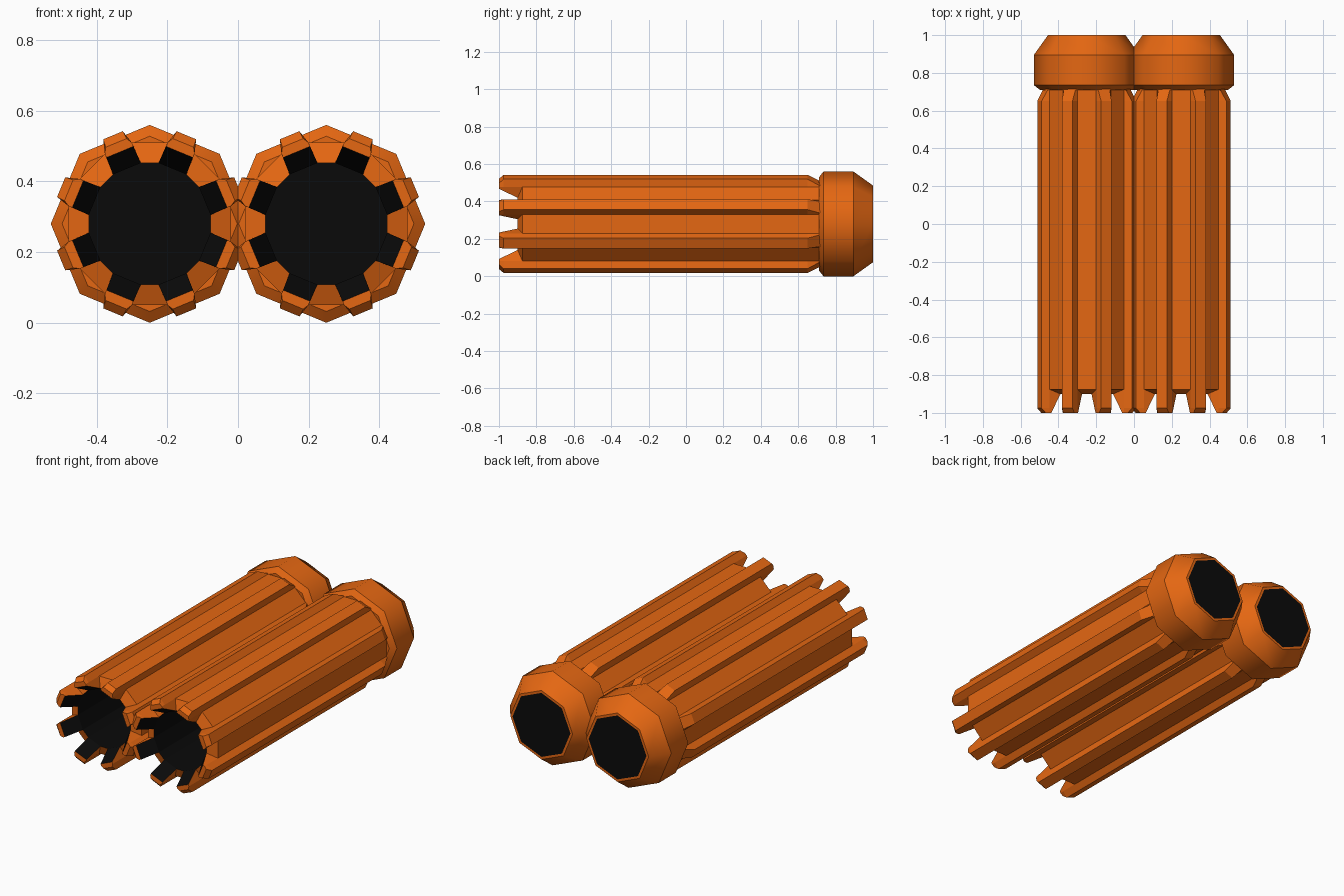
import bpy, bmesh, math
from mathutils import Vector

if "Cube" in bpy.data.objects:
    bpy.data.objects.remove(bpy.data.objects["Cube"])


def material(name, rgb):
    m = bpy.data.materials.new(name)
    m.diffuse_color = (*rgb, 1)
    m.use_nodes = True
    m.node_tree.nodes["Principled BSDF"].inputs["Base Color"].default_value = m.diffuse_color
    return m


ORANGE = material("burnt_orange", (0.78, 0.135, 0.006))
BLACK = material("black", (0.003, 0.003, 0.003))
AXIS_Z = 0.28


def pt(r, deg, y):
    a = math.radians(deg)
    return Vector((r * math.cos(a), y, r * math.sin(a)))


def finish(name, bm, x):
    bmesh.ops.remove_doubles(bm, verts=bm.verts, dist=1e-5)
    bmesh.ops.recalc_face_normals(bm, faces=bm.faces)
    me = bpy.data.meshes.new(name)
    bm.to_mesh(me)
    bm.free()
    me.materials.append(ORANGE)
    me.materials.append(BLACK)
    ob = bpy.data.objects.new(name, me)
    ob.location = (x, 0, AXIS_Z)
    bpy.context.collection.objects.link(ob)
    return ob


def ribbed_tube(name, x):
    bm = bmesh.new()

    def face(points, mat=0):
        bm.faces.new([bm.verts.new(p) for p in points]).material_index = mat

    # rib edge path from the pronged tip to the collar: (y, crest radius, crest angle)
    stations = [(-1, 0.25, 15.2), (-0.975, 0.273, 16.2), (-0.875, 0.273, 16.2),
                (0.65, 0.273, 16.2), (0.71, 0.24, 14.5)]
    for k in range(8):
        mid = 45 * k + 22.5

        def edge(s):
            """Points along one side of a rib; s = -1 or 1 around its middle."""
            base = [pt(0.235, mid + s * 10.2, y) for y, r, a in stations]
            crest = [pt(r, mid + s * (22.5 - a), y) for y, r, a in stations]
            tip = pt(0.224, mid + s * 10.6, -1)
            throat = pt(0.174, mid + s * 14.2, -0.9)
            end = pt(0.174, mid + s * 14.2, 0.99)
            return base, crest, tip, throat, end

        b0, c0, t0, h0, e0 = edge(-1)
        b1, c1, t1, h1, e1 = edge(1)
        # rib flanks and crest
        for i in range(4):
            face([b0[i], b0[i + 1], c0[i + 1], c0[i]])
            face([b1[i], b1[i + 1], c1[i + 1], c1[i]])
            face([c0[i], c0[i + 1], c1[i + 1], c1[i]])
        # prong tip and notch sides
        face([t0, b0[0], c0[0], c1[0], b1[0], t1])
        face([b0[0], b0[1], b0[2], h0, t0])
        face([b1[0], b1[1], b1[2], h1, t1])
        # black flared throat and bore
        face([t0, t1, h1, h0], 1)
        face([h0, h1, e1, e0], 1)
        # closing skirt hidden inside the collar
        face([b0[4], c0[4], c1[4], b1[4], e1, e0])
        # groove to the next rib: floor, notch end, bore and skirt
        n = [pt(0.235, mid + 45 - 10.2, y) for y, r, a in stations]
        nh = pt(0.174, mid + 45 - 14.2, -0.9)
        ne = pt(0.174, mid + 45 - 14.2, 0.99)
        face([b1[2], b1[3], n[3], n[2]])
        face([b1[3], b1[4], n[4], n[3]])
        face([b1[2], n[2], nh, h1])
        face([h1, nh, ne, e1], 1)
        face([b1[4], n[4], ne, e1])
    return finish(name, bm, x)


def collar(name, x):
    bm = bmesh.new()
    profile = [(0.71, 0.2), (0.71, 0.248), (0.735, 0.28), (0.895, 0.28),
               (1.0, 0.205), (1.0, 0.19)]
    rings = [[bm.verts.new(pt(r, 45 * k, y)) for k in range(8)] for y, r in profile]
    for a, b in zip(rings, rings[1:]):
        for k in range(8):
            j = (k + 1) % 8
            bm.faces.new([a[k], a[j], b[j], b[k]])
    # black end disc
    bm.faces.new(rings[-1]).material_index = 1
    # smooth around, crisp between bands
    for f in bm.faces:
        f.smooth = True
    for ring in rings:
        for k in range(8):
            bm.edges.get([ring[k], ring[(k + 1) % 8]]).smooth = False
    return finish(name, bm, x)


# the pair of tubes, each with its rear collar
for side, x in (("left", -0.25), ("right", 0.25)):
    ribbed_tube(side + "_ribbed_tube", x)
    collar(side + "_rear_collar", x)
